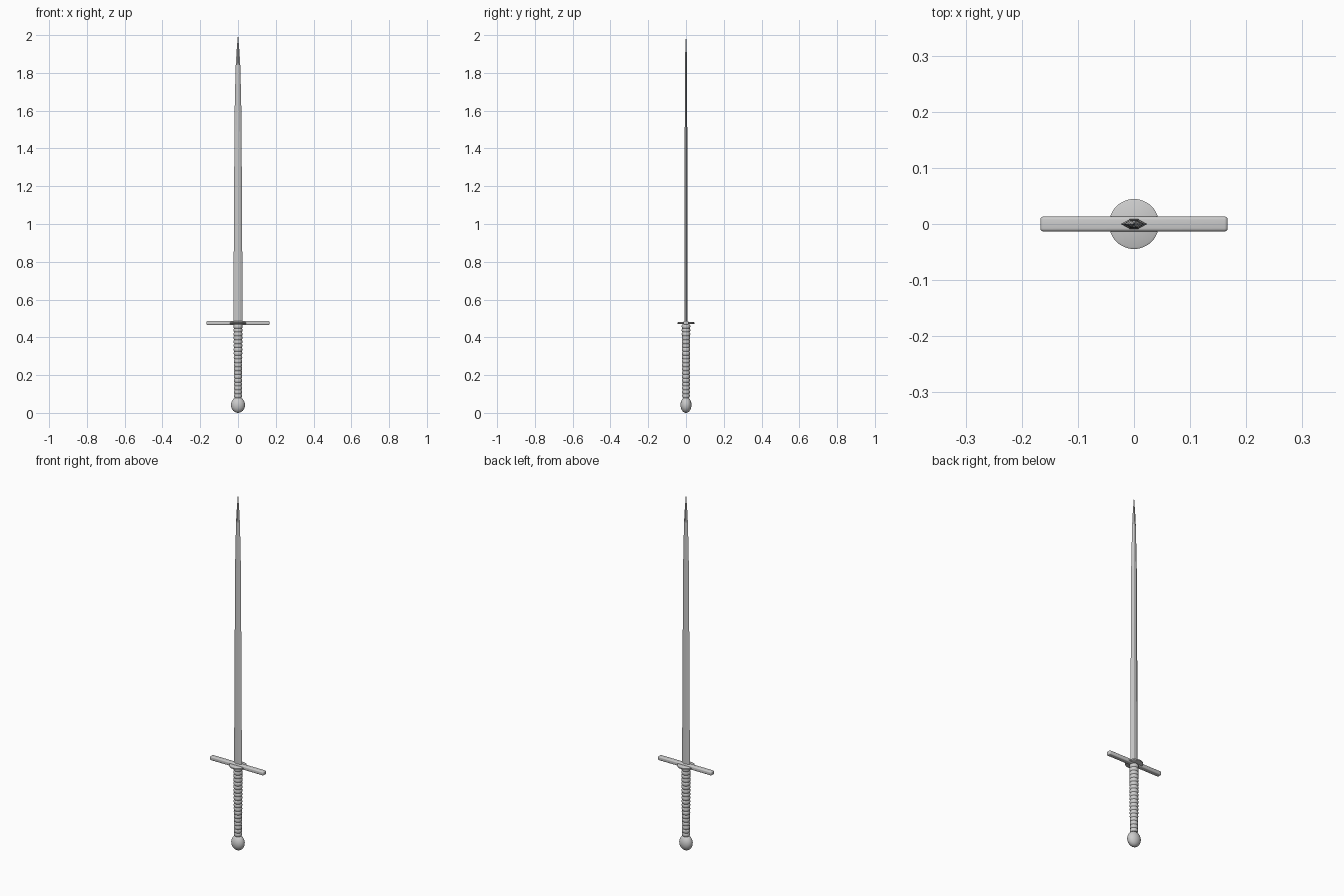
import bpy, bmesh, math

if "Cube" in bpy.data.objects:
    bpy.data.objects.remove(bpy.data.objects["Cube"])

def make_object(name, bm, angle=35):
    bmesh.ops.recalc_face_normals(bm, faces=bm.faces)
    mesh = bpy.data.meshes.new(name)
    bm.to_mesh(mesh)
    bm.free()
    obj = bpy.data.objects.new(name, mesh)
    bpy.context.collection.objects.link(obj)
    bpy.ops.object.select_all(action='DESELECT')
    obj.select_set(True)
    bpy.context.view_layer.objects.active = obj
    bpy.ops.object.shade_smooth_by_angle(angle=math.radians(angle))
    return obj

def loft(name, sections, angle=35):
    """Skin a stack of equal-length rings and cap both ends."""
    bm = bmesh.new()
    rings = [[bm.verts.new(p) for p in s] for s in sections]
    n = len(rings[0])
    for a, b in zip(rings, rings[1:]):
        for i in range(n):
            j = (i + 1) % n
            bm.faces.new((a[i], a[j], b[j], b[i]))
    bm.faces.new(rings[0][::-1])
    bm.faces.new(rings[-1])
    return make_object(name, bm, angle)

def ellipse(rx, ry, z, n=32):
    return [(rx * math.cos(2 * math.pi * i / n), ry * math.sin(2 * math.pi * i / n), z)
            for i in range(n)]

# Blade: flattened six-sided section tapering to a point
def blade_section(w, t, z):
    return [(w, 0, z), (w * .35, t, z), (-w * .35, t, z),
            (-w, 0, z), (-w * .35, -t, z), (w * .35, -t, z)]

blade_profile = [(.024, .0085, .475), (.023, .008, .78), (.021, .0075, 1.08),
                 (.0185, .0065, 1.57), (.0125, .006, 1.83), (.008, .004, 1.91),
                 (.0005, .0005, 2.0)]
loft("blade", [blade_section(*p) for p in blade_profile], 10)

# Crossguard: rounded bar
bm = bmesh.new()
bmesh.ops.create_cube(bm, size=1)
for v in bm.verts:
    v.co.x *= .334
    v.co.y *= .027
    v.co.z = v.co.z * .022 + .476
bmesh.ops.bevel(bm, geom=bm.edges[:], offset=.006, segments=4, profile=.5, affect='EDGES')
make_object("crossguard", bm)

# Round guard plate
loft("guard_plate", [ellipse(r, r, z, 48) for r, z in
                     [(.041, .470), (.0445, .472), (.0445, .478), (.041, .480)]])

# Grip: core with bulging wrapped ribs
ribs, z0, z1 = 19, .08, .468
grip = []
for k in range(ribs):
    for s in range(6):
        u = (k + s / 6) / ribs
        bulge = math.sqrt(math.sin(math.pi * s / 6))
        r = .0175 + .003 * u + .0035 * bulge
        grip.append(ellipse(r, r * .96, z0 + (z1 - z0) * u, 24))
grip.append(ellipse(.0205, .0195, z1, 24))
loft("grip", grip, 50)

# Pommel: flattened egg
bm = bmesh.new()
bmesh.ops.create_uvsphere(bm, u_segments=32, v_segments=20, radius=1)
for v in bm.verts:
    v.co.x *= .037
    v.co.y *= .029
    v.co.z = v.co.z * .042 + .042
make_object("pommel", bm)
